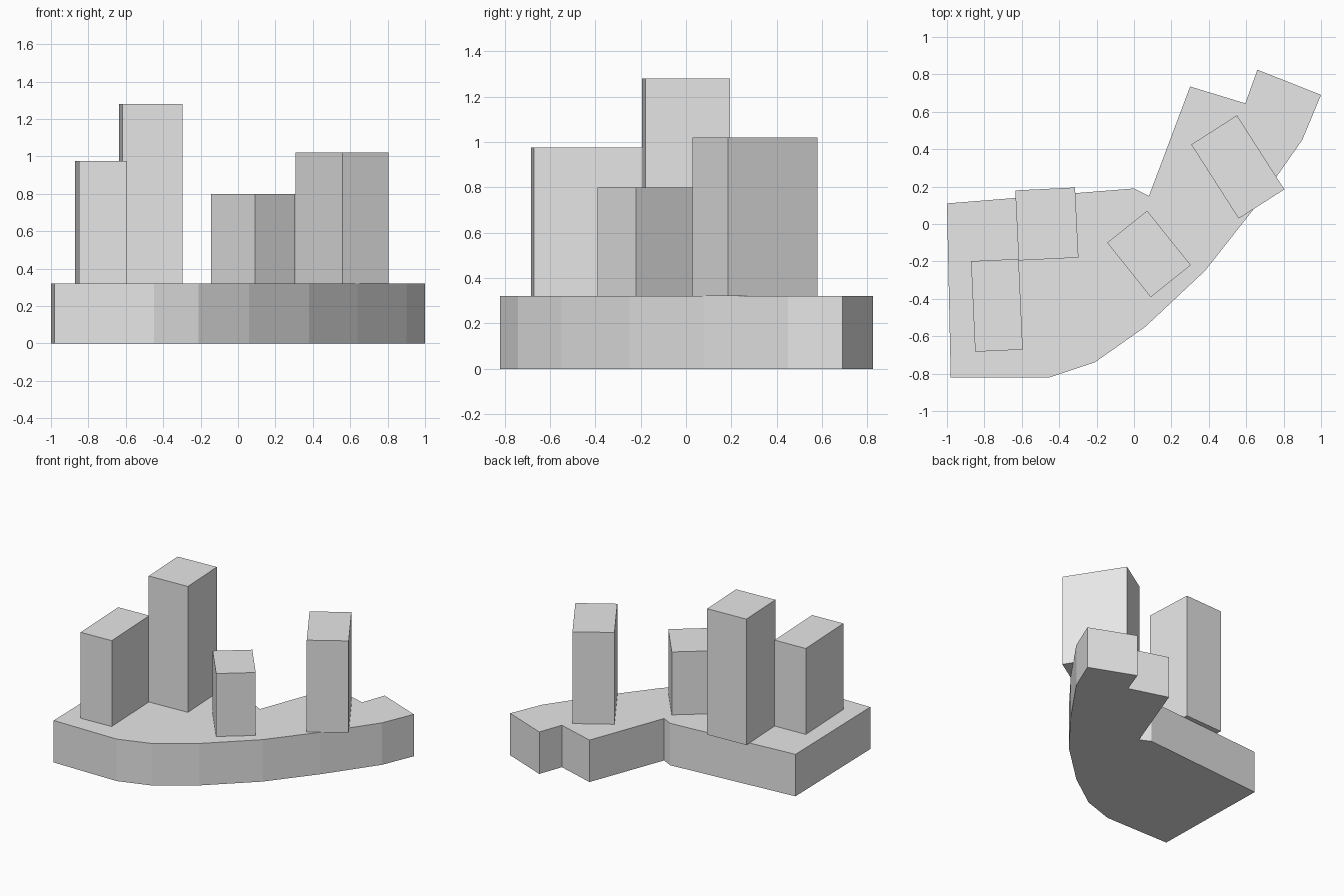
import bpy
import bmesh
import math
from mathutils import Matrix

cube = bpy.data.objects.get("Cube")
if cube:
    bpy.data.objects.remove(cube, do_unlink=True)

# Single plain grey
grey = bpy.data.materials.new("light_grey")
grey.use_nodes = True
colour = (0.8, 0.8, 0.8, 1)
grey.diffuse_color = colour
grey.node_tree.nodes["Principled BSDF"].inputs["Base Color"].default_value = colour

PODIUM_TOP = 0.32


def add_object(name, bm):
    bmesh.ops.recalc_face_normals(bm, faces=bm.faces)
    mesh = bpy.data.meshes.new(name)
    bm.to_mesh(mesh)
    bm.free()
    mesh.materials.append(grey)
    obj = bpy.data.objects.new(name, mesh)
    bpy.context.collection.objects.link(obj)
    return obj


def add_prism(name, outline, height):
    """Extrude a ground outline straight up."""
    bm = bmesh.new()
    base = bm.faces.new([bm.verts.new((x, y, 0)) for x, y in outline])
    top = bmesh.ops.extrude_face_region(bm, geom=[base], use_keep_orig=True)["geom"]
    verts = [v for v in top if isinstance(v, bmesh.types.BMVert)]
    bmesh.ops.translate(bm, verts=verts, vec=(0, 0, height))
    return add_object(name, bm)


def add_tower(name, centre, size, angle, top):
    """Box block standing on the podium, turned about its own centre."""
    height = top - PODIUM_TOP
    bm = bmesh.new()
    bmesh.ops.create_cube(bm, size=1)
    bmesh.ops.transform(bm, verts=bm.verts,
                        matrix=Matrix.Diagonal((*size, height, 1)))
    obj = add_object(name, bm)
    obj.location = (*centre, PODIUM_TOP + height / 2)
    obj.rotation_euler.z = math.radians(angle)
    return obj


# Curved podium: front arc first, then the stepped back edge
front_arc = [(-0.98, -0.82), (-0.45, -0.82), (-0.21, -0.74), (0.06, -0.55),
             (0.38, -0.25), (0.64, 0.08), (0.76, 0.25), (0.9, 0.45), (1, 0.69)]
back_edge = [(0.66, 0.825), (0.595, 0.645), (0.3, 0.735),
             (0.08, 0.15), (0, 0.19), (-1, 0.11)]
add_prism("podium", front_arc + back_edge, PODIUM_TOP)

# Four towers
add_tower("front_right_tower", (-0.733, -0.435), (0.255, 0.485), 2.6, 0.975)
add_tower("tall_tower", (-0.466, 0), (0.32, 0.375), 2.8, 1.28)
add_tower("short_tower", (0.08, -0.16), (0.274, 0.373), 38.7, 0.8)
add_tower("left_tower", (0.555, 0.305), (0.29, 0.47), 32.6, 1.02)
